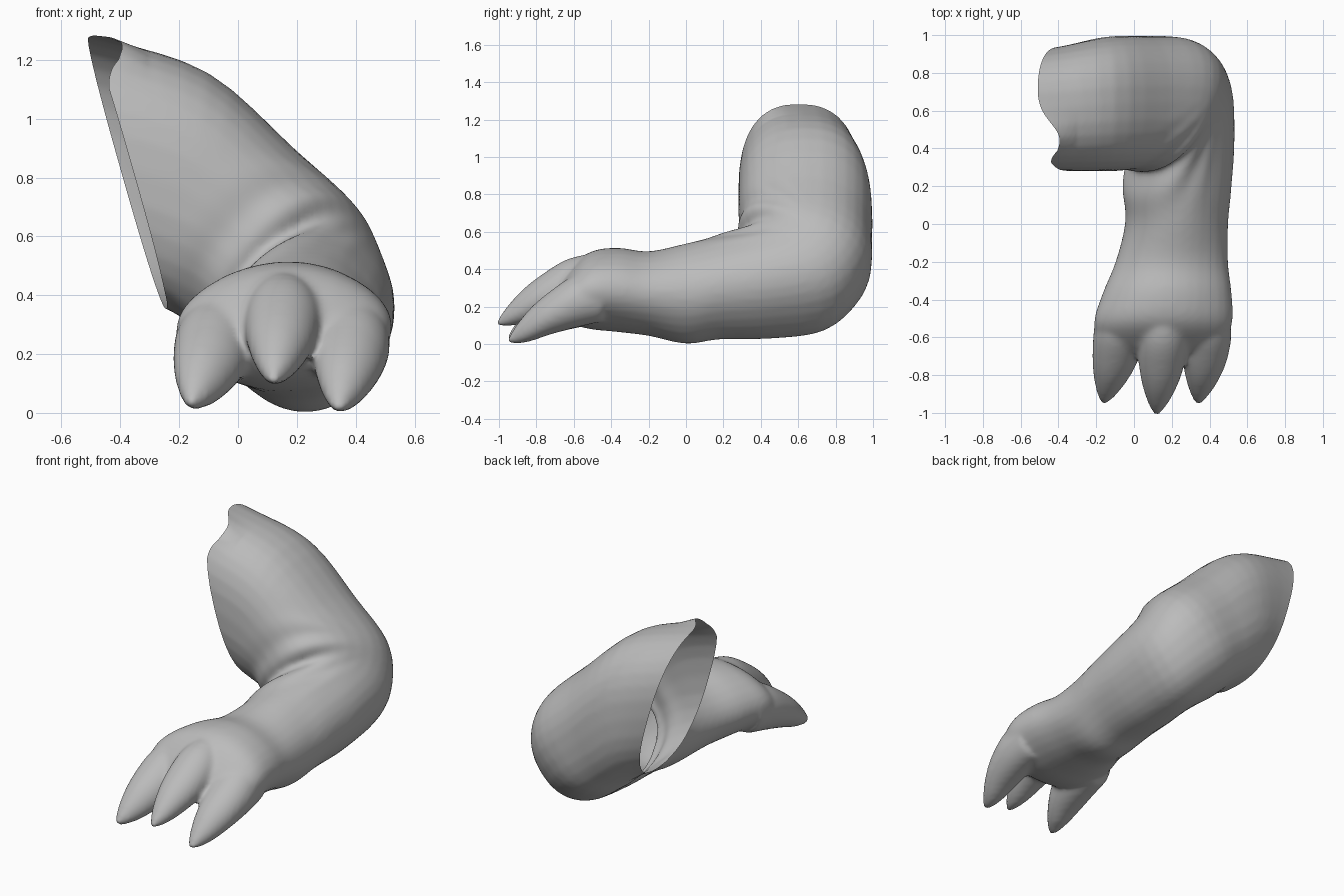
import bpy, bmesh, math
from mathutils import Vector

if "Cube" in bpy.data.objects:
    bpy.data.objects.remove(bpy.data.objects["Cube"])

SIDES = 32
bm = bmesh.new()


def spline(a, b, c, d, t):
    """Catmull-Rom blend between b and c."""
    return 0.5 * (2 * b + (c - a) * t + (2 * a - 5 * b + 4 * c - d) * t * t
                  + (3 * b - a - 3 * c + d) * t ** 3)


def refine(rings, steps=4):
    """Insert smooth in-between rings."""
    rings = [[Vector(v) for v in r] for r in rings]
    out = []
    for i in range(len(rings) - 1):
        four = [rings[max(0, min(len(rings) - 1, i + k))] for k in (-1, 0, 1, 2)]
        for s in range(steps):
            out.append([spline(*(r[k] for r in four), s / steps) for k in range(3)])
    return out + [rings[-1]]


def loft(rings, start=1.0, end=1.0):
    """Skin a closed tube through rings (centre, half axis U, half axis V).
    start and end set how squared the sections are."""
    rings = refine(rings)
    loops = []
    for n, (c, u, v) in enumerate(rings):
        e = start + (end - start) * n / (len(rings) - 1)
        loop = []
        for i in range(SIDES):
            a = 2 * math.pi * i / SIDES
            p, q = (math.copysign(abs(f) ** e, f) for f in (math.cos(a), math.sin(a)))
            loop.append(bm.verts.new(c + u * p + v * q))
        loops.append(loop)
    faces = [bm.faces.new(loops[0]), bm.faces.new(loops[-1][::-1])]
    for a, b in zip(loops, loops[1:]):
        for i in range(SIDES):
            j = (i + 1) % SIDES
            faces.append(bm.faces.new((a[i], b[i], b[j], a[j])))
    bmesh.ops.recalc_face_normals(bm, faces=faces)


# Paw and forearm: y, centre x, centre z, half width, half height
forearm = [
    (-0.70, 0.15, 0.22, 0.24, 0.05),
    (-0.64, 0.15, 0.245, 0.32, 0.125),
    (-0.52, 0.155, 0.285, 0.36, 0.20),
    (-0.37, 0.175, 0.29, 0.335, 0.22),
    (-0.20, 0.20, 0.27, 0.29, 0.22),
    (0.00, 0.225, 0.27, 0.265, 0.26),
    (0.18, 0.23, 0.305, 0.275, 0.27),
]
rings = [((x, y, z), (0.75 * rx, 0, -0.66 * rz), (0.66 * rx, 0, 0.75 * rz))
         for y, x, z, rx, rz in forearm]

# Elbow turning sideways and up, then the widening upper arm
rings += [
    ((0.245, 0.38, 0.325), (0.20, 0.10, -0.18), (0.19, 0, 0.22)),
    ((0.24, 0.545, 0.365), (0.175, 0.25, -0.165), (0.195, 0, 0.235)),
    ((0.17, 0.628, 0.46), (0.10, 0.345, -0.083), (0.22, 0, 0.255)),
    ((0.035, 0.64, 0.585), (0.02, 0.355, -0.02), (0.16, 0, 0.31)),
    ((-0.155, 0.635, 0.745), (0, 0.355, 0), (0.055, 0, 0.41)),
    ((-0.355, 0.61, 0.815), (-0.03, 0.33, 0), (-0.095, 0, 0.455)),
    ((-0.56, 0.60, 0.87), (-0.03, 0.31, 0), (-0.20, 0, 0.46)),
]
loft(rings, 0.97, 0.8)

# Three clawed toes: base, tip, overall thickness
toe_profile = [(0, 0.12, 0.14), (0.3, 0.13, 0.14), (0.56, 0.115, 0.115),
               (0.75, 0.085, 0.09), (0.9, 0.048, 0.052), (1, 0.012, 0.012)]
toes = [((-0.075, -0.45, 0.26), (-0.16, -0.955, 0.03), 1.03),
        ((0.155, -0.47, 0.35), (0.12, -1.012, 0.11), 1.0),
        ((0.39, -0.45, 0.26), (0.34, -0.955, 0.015), 1.0)]
for base, tip, k in toes:
    base, tip = Vector(base), Vector(tip)
    toe = []
    for t, rx, rz in toe_profile:
        c = base.lerp(tip, t)
        c.x = base.x + (tip.x - base.x) * t ** 2
        c.z = base.z + (tip.z - base.z) * t ** 1.6
        toe.append((c, (rx * k, 0, 0), (0, 0, rz * k)))
    loft(toe)

source = bpy.data.meshes.new("arm_source")
bm.to_mesh(source)
bm.free()
arm = bpy.data.objects.new("arm_with_paw", source)
bpy.context.collection.objects.link(arm)

# Fuse the parts into one skin
remesh = arm.modifiers.new("fuse", 'REMESH')
remesh.mode = 'VOXEL'
remesh.voxel_size = 0.015
smooth = arm.modifiers.new("soften", 'SMOOTH')
smooth.factor = 0.5
smooth.iterations = 8
fused = bpy.data.meshes.new_from_object(arm.evaluated_get(bpy.context.evaluated_depsgraph_get()))
arm.modifiers.clear()

# Slice off only the shoulder end so the sleeve is open and hollow
bm = bmesh.new()
bm.from_mesh(fused)
upper = [f for f in bm.faces if f.calc_center_median().y > 0.15]
geom = set(upper)
for f in upper:
    geom.update(f.verts)
    geom.update(f.edges)
bmesh.ops.bisect_plane(bm, geom=list(geom), plane_co=(-0.37, 0.6, 0.8),
                       plane_no=(-0.95, -0.06, -0.27), clear_outer=True)

for v in bm.verts:
    p = v.co
    # Skin folds on the inside of the elbow
    along = -0.75 * p.x + 0.66 * p.z
    bend = math.atan2(along - 0.05, 0.75 - p.y)
    near = math.exp(-((p.y - 0.28) ** 2 + (along - 0.3) ** 2) / 0.03)
    v.co += v.normal * (0.01 * near * math.sin(bend * 24))
    # Dip in the upper rim of the opening
    if p.x < -0.3 and p.z > 1.1:
        v.co.x += 0.5 * (-0.3 - p.x) * min(1, (p.z - 1.1) / 0.1) * math.exp(-((p.y - 0.45) / 0.12) ** 2)
bm.to_mesh(fused)
bm.free()
arm.data = fused

skin = bpy.data.materials.new("grey_skin")
skin.diffuse_color = (0.5, 0.5, 0.5, 1)
skin.use_nodes = True
skin.node_tree.nodes["Principled BSDF"].inputs["Base Color"].default_value = skin.diffuse_color
fused.materials.clear()
fused.materials.append(skin)
bpy.context.view_layer.objects.active = arm
arm.select_set(True)
bpy.ops.object.shade_smooth_by_angle(angle=math.radians(50))
